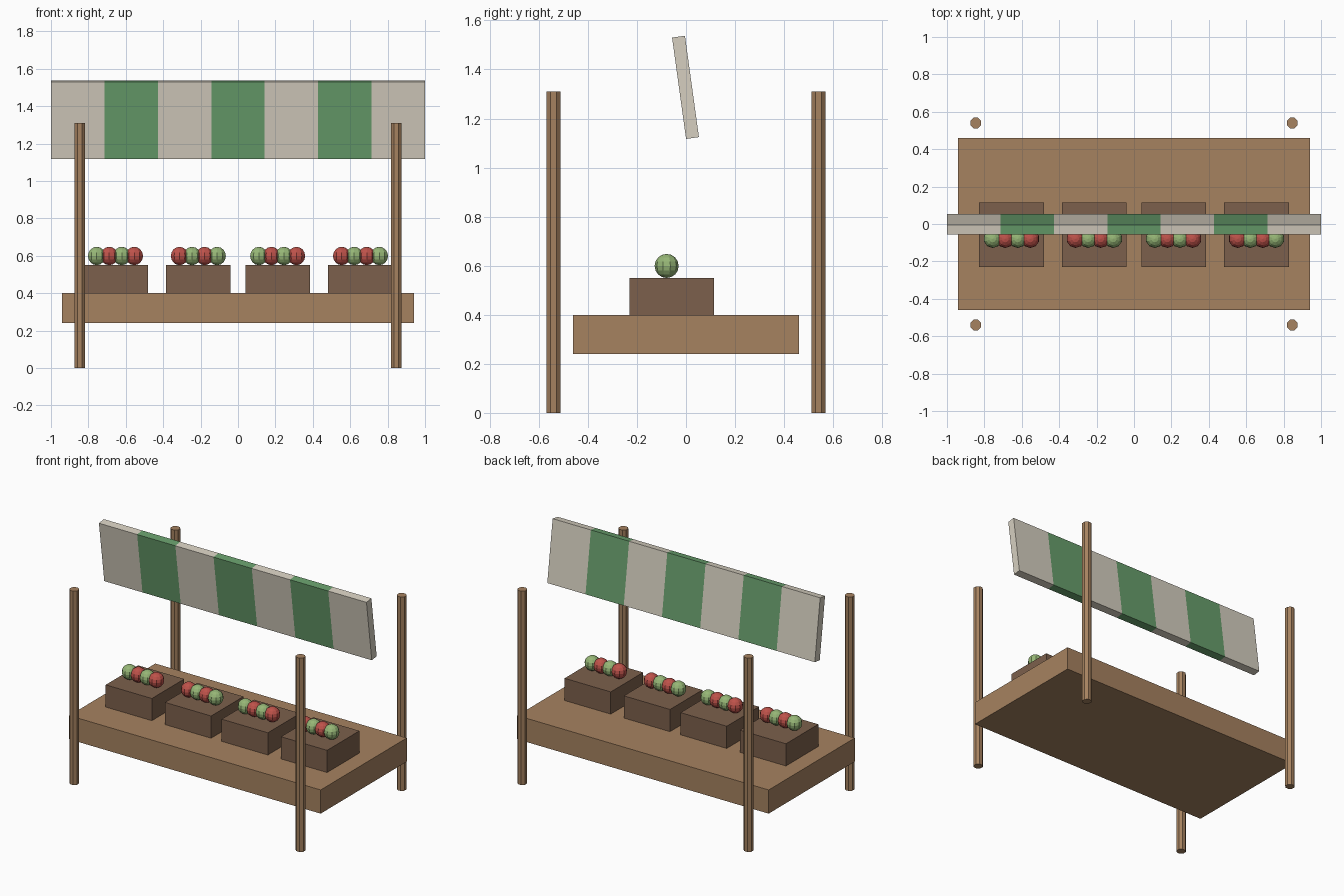
import bpy, bmesh
from math import pi
from mathutils import Matrix

if "Cube" in bpy.data.objects:
    bpy.data.objects.remove(bpy.data.objects["Cube"])


def material(name, r, g, b):
    # 8-bit display colour converted to linear
    lin = [((c / 255 + 0.055) / 1.055) ** 2.4 for c in (r, g, b)]
    m = bpy.data.materials.new(name)
    m.diffuse_color = (*lin, 1)
    m.use_nodes = True
    m.node_tree.nodes["Principled BSDF"].inputs["Base Color"].default_value = m.diffuse_color
    return m


wood = material("wood", 166, 130, 96)
crate_wood = material("crate_wood", 124, 96, 76)
cream = material("cream", 214, 207, 192)
green = material("green", 104, 158, 108)
red_fruit = material("red_fruit", 190, 82, 74)
green_fruit = material("green_fruit", 150, 182, 118)


def make(name, bm, loc, *mats):
    mesh = bpy.data.meshes.new(name)
    bm.to_mesh(mesh)
    bm.free()
    for m in mats:
        mesh.materials.append(m)
    ob = bpy.data.objects.new(name, mesh)
    ob.location = loc
    bpy.context.collection.objects.link(ob)
    return ob


def box(name, size, loc, *mats):
    bm = bmesh.new()
    bmesh.ops.create_cube(bm, size=1, matrix=Matrix.Diagonal((*size, 1)))
    return make(name, bm, loc, *mats)


# Counter slab
box("counter", (1.88, 0.92, 0.16), (0, 0, 0.32), wood)

# Four corner posts
for sx, side in ((-1, "left"), (1, "right")):
    for sy, end in ((-1, "front"), (1, "back")):
        bm = bmesh.new()
        bmesh.ops.create_cone(bm, cap_ends=True, segments=8, radius1=0.031,
                              radius2=0.031, depth=1.31,
                              matrix=Matrix.Rotation(pi / 8, 4, 'Z'))
        make(f"{end}_{side}_post", bm, (sx * 0.846, sy * 0.54, 0.655), wood)

# Crates, each with a row of alternating fruit
for i, cx in enumerate((-0.655, -0.212, 0.212, 0.655)):
    box(f"crate_{i + 1}", (0.345, 0.345, 0.15), (cx, -0.058, 0.475), crate_wood)
    for j in range(4):
        bm = bmesh.new()
        bmesh.ops.create_uvsphere(bm, u_segments=10, v_segments=8, radius=0.049)
        make(f"fruit_{i + 1}_{j + 1}", bm,
             (cx + (j - 1.5) * 0.067, -0.079, 0.599),
             red_fruit if (i + j) % 2 else green_fruit)

# Striped awning: one slab cut into seven bands, leaning to the front
bm = bmesh.new()
bmesh.ops.create_cube(bm, size=1, matrix=Matrix.Diagonal((2, 0.053, 0.417, 1)))
for k in range(1, 7):
    bmesh.ops.bisect_plane(bm, geom=bm.verts[:] + bm.edges[:] + bm.faces[:],
                           plane_co=(-1 + k * 2 / 7, 0, 0), plane_no=(1, 0, 0))
for f in bm.faces:
    band = int((f.calc_center_median().x + 1) / 2 * 6.999)
    f.material_index = band % 2
awning = make("awning", bm, (0, -0.002, 1.327), cream, green)
awning.rotation_euler.x = 0.137
